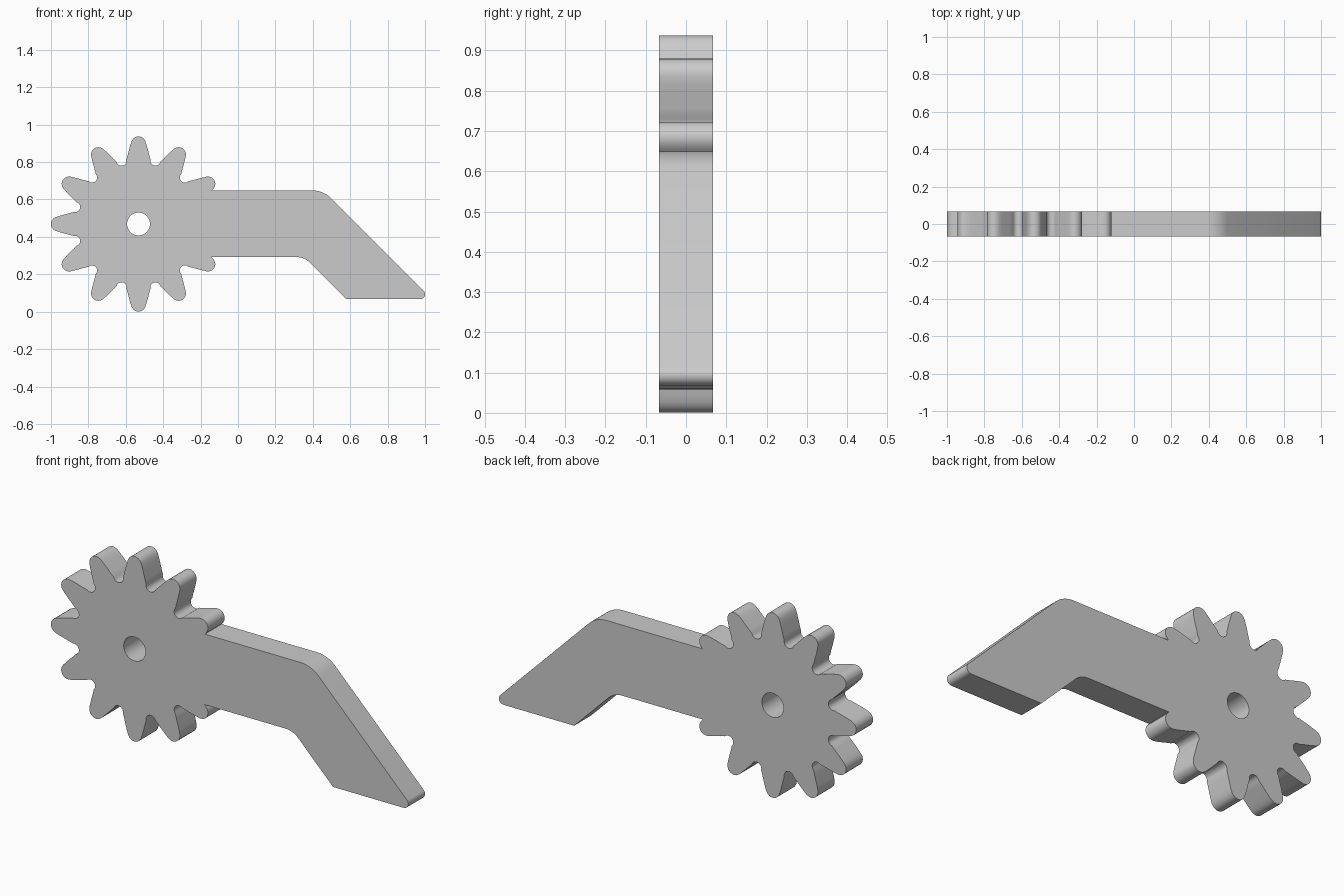
import bpy, bmesh, math
from mathutils import Vector

if "Cube" in bpy.data.objects:
    bpy.data.objects.remove(bpy.data.objects["Cube"])

CX, CZ, R = -0.532, 0.469, 0.468     # gear centre and tip radius
HALF = 0.067                         # half thickness
TOP, BOT = 0.649, 0.292              # arm edges
TEETH = 12


def rot(p, a):
    c, s = math.cos(a), math.sin(a)
    return (p[0] * c - p[1] * s, p[0] * s + p[1] * c)


def fillet(prev, corner, nxt, r, n=8):
    """Points of a rounded corner."""
    p, c, q = Vector(prev), Vector(corner), Vector(nxt)
    u, v = (p - c).normalized(), (q - c).normalized()
    half = u.angle(v) / 2
    centre = c + (u + v).normalized() * (r / math.sin(half))
    a = c + u * (r / math.tan(half)) - centre
    b = c + v * (r / math.tan(half)) - centre
    total = a.angle_signed(b)        # clockwise positive
    return [tuple(centre + Vector(rot(a, -total * i / n))) for i in range(n + 1)]


# one tooth: half flank (radial, half width), then a round valley
flank = [(1.0, 0), (0.998, 0.02), (0.99, 0.041), (0.973, 0.062), (0.945, 0.079),
         (0.905, 0.092), (0.845, 0.109), (0.785, 0.124)]
step = 2 * math.pi / TEETH
valley = []
for i in range(5):
    a = math.pi / 2 + math.pi / 2 * i / 4
    # valley arc in the frame of the gap's centre line
    valley.append(rot((0.749 + 0.058 * math.cos(a), -0.058 * math.sin(a)), step / 2))
half = flank + valley
tooth = [(u, -v) for u, v in reversed(half[1:-1])] + half

# gear outline, anticlockwise from the tooth at 30 degrees to the one at 330
gear = []
for k in range(1, TEETH):
    for p in tooth:
        x, z = rot(p, k * step)
        gear.append((CX + x * R, CZ + z * R))


def in_arm(p):
    return p[0] > CX + 0.2 and BOT < p[1] < TOP


def cross(inside, outside, z):
    t = (z - inside[1]) / (outside[1] - inside[1])
    return (inside[0] + t * (outside[0] - inside[0]), z)


first = next(i for i, p in enumerate(gear) if not in_arm(p))
last = max(i for i, p in enumerate(gear) if not in_arm(p))
start = cross(gear[first - 1], gear[first], TOP)
end = cross(gear[last + 1], gear[last], BOT)

# bent arm, continuing anticlockwise from the lower to the upper edge
FOOT = 0.068
knee_in = (0.355, BOT)
heel = (0.355 + BOT - FOOT, FOOT)
toe = (1.037, FOOT)
knee_out = (1.037 + FOOT - TOP, TOP)
outline = [start] + gear[first:last + 1] + [end]
outline += fillet(end, knee_in, heel, 0.10)
outline += [heel]
outline += fillet(heel, toe, knee_out, 0.026)
outline += fillet(toe, knee_out, start, 0.145)

# axle hole
hole = [(CX + 0.061 * math.cos(2 * math.pi * i / 40),
         CZ + 0.061 * math.sin(2 * math.pi * i / 40)) for i in range(40)]

# fill the profile and give it thickness
bm = bmesh.new()
edges = []
for loop in (outline, hole):
    vs = [bm.verts.new((x, -HALF, z)) for x, z in loop]
    edges += [bm.edges.new((vs[i], vs[(i + 1) % len(vs)])) for i in range(len(vs))]
bmesh.ops.triangle_fill(bm, edges=edges, use_beauty=True, normal=(0, -1, 0))
res = bmesh.ops.extrude_face_region(bm, geom=bm.faces[:], use_keep_orig=True)
moved = [g for g in res["geom"] if isinstance(g, bmesh.types.BMVert)]
bmesh.ops.translate(bm, verts=moved, vec=(0, 2 * HALF, 0))
bmesh.ops.recalc_face_normals(bm, faces=bm.faces[:])
mesh = bpy.data.meshes.new("gear_lever")
bm.to_mesh(mesh)
bm.free()

lever = bpy.data.objects.new("gear_lever", mesh)
bpy.context.collection.objects.link(lever)
mat = bpy.data.materials.new("plain grey")
mat.diffuse_color = (0.6, 0.6, 0.6, 1)
mat.use_nodes = True
mat.node_tree.nodes["Principled BSDF"].inputs["Base Color"].default_value = mat.diffuse_color
mesh.materials.append(mat)
bpy.context.view_layer.objects.active = lever
lever.select_set(True)
bpy.ops.object.shade_smooth_by_angle(angle=math.radians(35))
